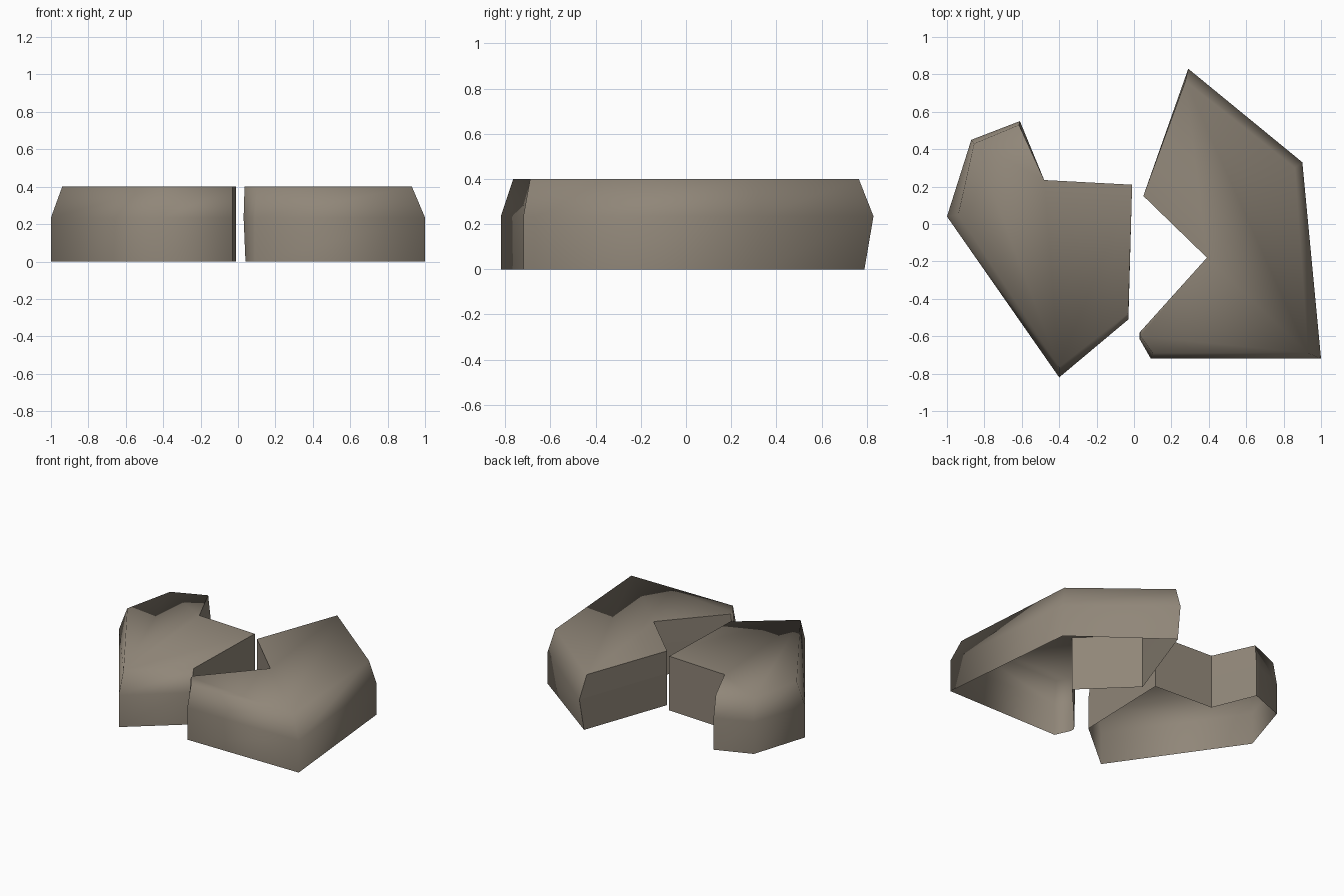
import bpy, bmesh

if "Cube" in bpy.data.objects:
    bpy.data.objects.remove(bpy.data.objects["Cube"])

stone = bpy.data.materials.new("grey brown stone")
stone.diffuse_color = (0.28, 0.24, 0.19, 1)
stone.use_nodes = True
stone.node_tree.nodes["Principled BSDF"].inputs["Base Color"].default_value = stone.diffuse_color

HEIGHT, SHOULDER = 0.40, 0.235


def broken_slab(name, base, widest, top, cuts):
    """Open-bottomed slab lofted through three counter-clockwise outlines.
    'cuts' are the sides that broke off flat and keep sharp edges."""
    bm = bmesh.new()
    rings = [[bm.verts.new((x, y, z)) for x, y in outline]
             for outline, z in ((base, 0), (widest, SHOULDER), (top, HEIGHT))]
    n = len(widest)
    bm.faces.new(rings[-1]).smooth = True
    # walls and sloped shoulders
    for low, high in zip(rings, rings[1:]):
        for i in range(n):
            j = (i + 1) % n
            wall = bm.faces.new((low[i], low[j], high[j], high[i]))
            wall.smooth = i not in cuts
            if i in cuts:
                for e in wall.edges:
                    e.smooth = False
    mesh = bpy.data.meshes.new(name)
    bm.to_mesh(mesh)
    bm.free()
    mesh.materials.append(stone)
    obj = bpy.data.objects.new(name, mesh)
    bpy.context.collection.objects.link(obj)
    return obj


# left half: rounded outside, broken on the notch and centre sides
left = [(-1, .04), (-.40, -.82), (-.03, -.51), (-.01, .21),
        (-.48, .235), (-.61, .55), (-.87, .45)]
left_top = [(-.94, .05), (-.40, -.765), (-.03, -.475), (-.01, .21),
            (-.48, .235), (-.615, .53), (-.855, .43)]
broken_slab("left_slab", left, left, left_top, {2, 3, 4})

# right half: broken along the V-shaped notch
right = [(.09, -.72), (1, -.72), (.90, .33), (.29, .83),
         (.05, .15), (.39, -.18), (.03, -.58), (.03, -.615)]
right_base = list(right)
right_base[3] = (.28, .79)
right_base[6:] = [(.04, -.575), (.04, -.61)]
right_top = [(.10, -.69), (.93, -.69), (.86, .30), (.275, .765),
             (.05, .15), (.39, -.18), (.035, -.575), (.035, -.60)]
broken_slab("right_slab", right_base, right, right_top, {3, 4, 5})
